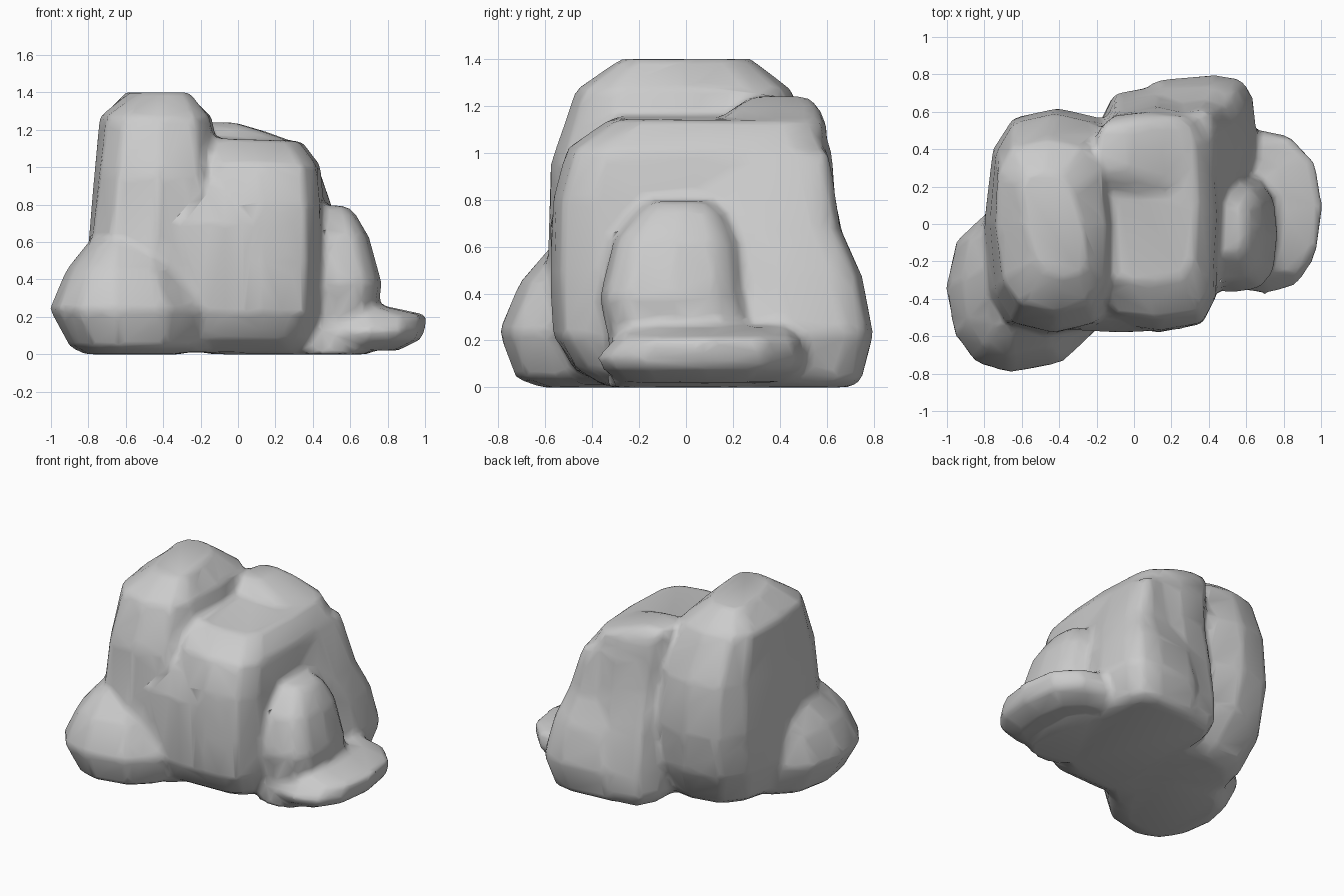
import bpy, bmesh, math

SIDES = 12
parts = []


def rock(name, levels, power=0.6, tilt=0.0, skew=0.0):
    """Loft rounded-box rings: (z, x min, x max, y min, y max, optional shear)."""
    bm = bmesh.new()
    top = levels[-1][0]
    rings = []
    for z, x0, x1, y0, y1, *shear in levels:
        ring = []
        for i in range(SIDES):
            a = 2 * math.pi * i / SIDES
            c, s = math.cos(a), math.sin(a)
            u = math.copysign(abs(c) ** power, c)
            v = math.copysign(abs(s) ** power, s)
            x = (x0 + x1) / 2 + u * (x1 - x0) / 2 + skew * v * (1 - abs(u))
            x += (shear[0] if shear else 0) * v
            y = (y0 + y1) / 2 + v * (y1 - y0) / 2
            ring.append(bm.verts.new((x, y, z + tilt * x * z / top)))
        rings.append(ring)
    for lo, hi in zip(rings, rings[1:]):
        for i in range(SIDES):
            j = (i + 1) % SIDES
            bm.faces.new((lo[i], lo[j], hi[j], hi[i]))
    bm.faces.new(rings[0][::-1])
    bm.faces.new(rings[-1])
    me = bpy.data.meshes.new(name)
    bm.to_mesh(me)
    bm.free()
    ob = bpy.data.objects.new(name, me)
    bpy.context.collection.objects.link(ob)
    parts.append(ob)


# Tall left boulder
rock("tall_boulder", [
    (0.01, -0.66, -0.05, -0.48, 0.36, 0.06),
    (0.07, -0.74, -0.02, -0.55, 0.44, 0.06),
    (0.30, -0.80, -0.02, -0.60, 0.57, 0.03),
    (0.60, -0.80, -0.06, -0.59, 0.62, 0.02),
    (0.95, -0.77, -0.08, -0.58, 0.59),
    (1.27, -0.74, -0.14, -0.47, 0.45, -0.02),
    (1.40, -0.58, -0.28, -0.28, 0.28, -0.06)], power=0.65)

# Lower boulder with a nearly flat top
rock("flat_boulder", [
    (0.00, -0.15, 0.36, -0.32, 0.68),
    (0.08, -0.20, 0.41, -0.46, 0.73),
    (0.22, -0.20, 0.45, -0.57, 0.74),
    (0.50, -0.20, 0.46, -0.58, 0.70),
    (0.80, -0.20, 0.46, -0.57, 0.64),
    (1.02, -0.20, 0.44, -0.51, 0.62),
    (1.15, -0.20, 0.34, -0.32, 0.57)], power=0.5, tilt=-0.03)

# Small knob at the back of the flat boulder
rock("back_knob", [
    (0.90, -0.20, 0.38, 0.05, 0.60),
    (1.12, -0.20, 0.34, 0.12, 0.60),
    (1.19, -0.20, 0.15, 0.20, 0.57),
    (1.24, -0.20, -0.02, 0.28, 0.52)])

# Front mass filling the valley between both boulders
rock("front_fill", [
    (0.01, -0.50, 0.30, -0.36, 0.00),
    (0.08, -0.50, 0.34, -0.48, 0.00),
    (0.22, -0.50, 0.38, -0.56, 0.00),
    (0.70, -0.50, 0.36, -0.58, 0.00),
    (0.90, -0.45, 0.30, -0.51, 0.00),
    (1.12, -0.40, 0.10, -0.28, 0.00)], power=0.4)

# Flared foot at the back
rock("back_foot", [
    (0.00, 0.00, 0.54, 0.15, 0.70),
    (0.03, -0.02, 0.59, 0.15, 0.75),
    (0.23, -0.03, 0.66, 0.10, 0.80),
    (0.48, 0.00, 0.61, 0.05, 0.75),
    (0.68, 0.02, 0.54, 0.00, 0.66),
    (1.00, 0.06, 0.43, 0.00, 0.61)], skew=0.12)

# Low boulder at the front left
rock("front_boulder", [
    (0.00, -0.82, -0.30, -0.62, 0.05),
    (0.04, -0.90, -0.20, -0.73, 0.10),
    (0.24, -1.01, -0.16, -0.80, 0.12),
    (0.45, -0.92, -0.25, -0.71, 0.12),
    (0.60, -0.80, -0.35, -0.58, 0.10)], power=0.88, skew=0.08)

# Rounded stone on the right
rock("side_stone", [
    (0.00, 0.30, 0.70, -0.34, 0.30),
    (0.20, 0.30, 0.74, -0.33, 0.30),
    (0.38, 0.30, 0.77, -0.37, 0.25),
    (0.63, 0.30, 0.70, -0.31, 0.22),
    (0.75, 0.30, 0.63, -0.21, 0.16),
    (0.795, 0.35, 0.58, -0.16, 0.10)], power=0.7)

# Flat ledge on the far right
rock("low_ledge", [
    (0.02, 0.30, 0.86, -0.28, 0.40),
    (0.08, 0.30, 0.98, -0.36, 0.50),
    (0.13, 0.30, 1.00, -0.38, 0.52),
    (0.21, 0.30, 1.01, -0.30, 0.50),
    (0.26, 0.30, 0.78, -0.28, 0.46)], power=0.8, skew=-0.05)

# Fuse the boulders into one softly blended, low-poly rock cluster
bpy.ops.object.select_all(action='DESELECT')
for ob in parts:
    ob.select_set(True)
bpy.context.view_layer.objects.active = parts[0]
bpy.ops.object.join()
cluster = bpy.context.object
cluster.name = "rock_cluster"
fuse = cluster.modifiers.new("fuse", 'REMESH')
fuse.mode = 'VOXEL'
fuse.voxel_size = 0.025
soften = cluster.modifiers.new("soften", 'SMOOTH')
soften.factor = 0.5
soften.iterations = 5
facet = cluster.modifiers.new("facet", 'DECIMATE')
facet.ratio = 0.08
for m in ("fuse", "soften", "facet"):
    bpy.ops.object.modifier_apply(modifier=m)
bpy.ops.object.shade_smooth()
